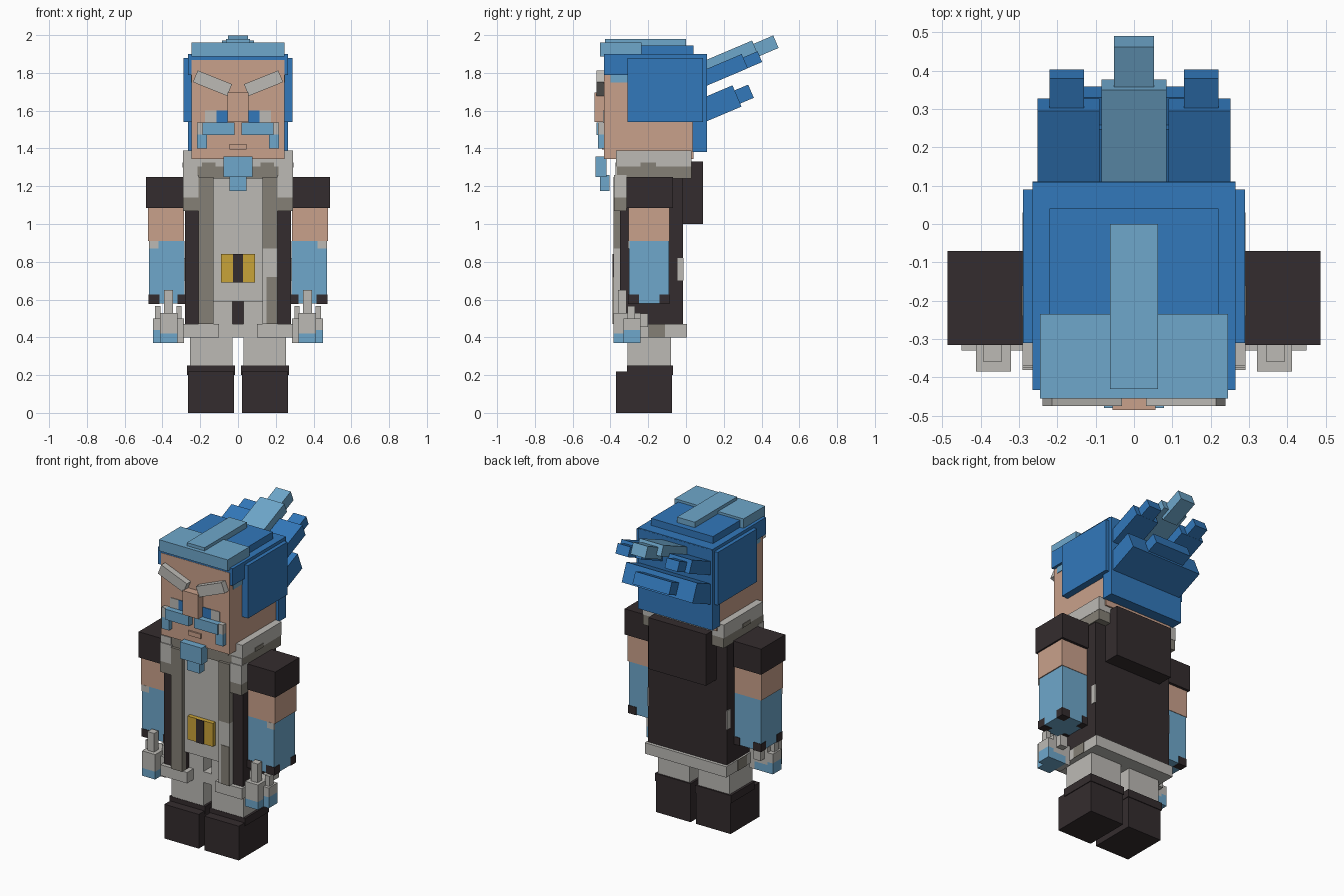
import bpy, math
from mathutils import Vector

# ---------- materials ----------
def lin(c):
    c /= 255
    return c / 12.92 if c < 0.04045 else ((c + 0.055) / 1.055) ** 2.4

def mat(name, r, g, b):
    m = bpy.data.materials.new(name)
    m.diffuse_color = (lin(r), lin(g), lin(b), 1)
    return m

LIGHT = mat("light_grey", 188, 186, 181)
GREY = mat("dark_grey", 133, 128, 118)
DARK = mat("dark_brown", 52, 44, 46)
SKIN = mat("skin", 201, 161, 139)
SKY = mat("light_blue", 110, 167, 203)
BLUE = mat("blue", 50, 120, 187)
GOLD = mat("gold", 201, 163, 56)

# ---------- helpers ----------
def box(name, x, y, z, m, rot=(0, 0, 0)):
    """Box from (min, max) ranges, optionally turned about its centre."""
    lo, hi = Vector((x[0], y[0], z[0])), Vector((x[1], y[1], z[1]))
    bpy.ops.mesh.primitive_cube_add(size=1, location=(lo + hi) / 2, rotation=rot)
    o = bpy.context.object
    o.name = name
    o.scale = hi - lo
    o.data.materials.append(m)
    return o

def pair(name, x, y, z, m, rot=(0, 0, 0)):
    """Box on the +x side and its mirror on the -x side."""
    box(name + "_right", x, y, z, m, rot)
    box(name + "_left", (-x[1], -x[0]), y, z, m, (rot[0], -rot[1], -rot[2]))

TILT = math.radians(23)

def spike(name, x, end, length, thick, m):
    """Upward tilted hair block whose far end is centred at end=(y, z)."""
    cy = end[0] - math.cos(TILT) * length / 2
    cz = end[1] - math.sin(TILT) * length / 2
    box(name, x, (cy - length / 2, cy + length / 2),
        (cz - thick / 2, cz + thick / 2), m, (TILT, 0, 0))

# ---------- boots and legs ----------
pair("boot", (0.02, 0.265), (-0.37, -0.075), (0, 0.22), DARK)
pair("boot_cuff", (0.016, 0.27), (-0.312, -0.07), (0.2, 0.25), DARK)
pair("leg", (0.03, 0.255), (-0.31, -0.08), (0.24, 0.6), LIGHT)

# ---------- torso, skirt and hem ----------
box("body", (-0.28, 0.28), (-0.35, -0.015), (0.59, 1.25), DARK)
box("skirt_back", (-0.28, 0.28), (-0.078, -0.015), (0.46, 0.6), DARK)
pair("skirt_side", (0.258, 0.28), (-0.35, -0.015), (0.46, 0.6), DARK)
pair("skirt_front", (0.13, 0.28), (-0.35, -0.312), (0.46, 0.6), DARK)
box("hem", (-0.29, 0.29), (-0.31, 0.005), (0.4, 0.47), LIGHT)
pair("hem_front", (0.1, 0.29), (-0.375, -0.305), (0.4, 0.47), LIGHT)
pair("hem_patch", (0.288, 0.293), (-0.2, -0.11), (0.4, 0.47), GREY)
pair("side_patch", (0.278, 0.284), (-0.045, -0.0145), (0.7, 0.82), LIGHT)
box("tunic", (-0.135, 0.135), (-0.358, -0.33), (0.59, 1.26), LIGHT)

# lapels and shoulder flaps
pair("lapel", (0.13, 0.208), (-0.385, -0.345), (0.87, 1.25), GREY)
box("lapel_lower_left", (-0.208, -0.13), (-0.385, -0.345), (0.47, 0.87), GREY)
box("lapel_lower_right", (0.13, 0.208), (-0.385, -0.345), (0.47, 0.87), LIGHT)
box("lapel_patch_right", (0.15, 0.209), (-0.388, -0.38), (0.47, 0.72), GREY)
pair("shoulder_flap", (0.208, 0.29), (-0.38, -0.315), (1.14, 1.26), LIGHT)
pair("shoulder_flap_edge", (0.208, 0.29), (-0.38, -0.315), (1.07, 1.14), GREY)

# collar in two tones, with a stepped border
box("collar_top", (-0.29, 0.29), (-0.37, 0.03), (1.305, 1.39), LIGHT)
box("collar_bottom", (-0.288, 0.288), (-0.368, 0.028), (1.24, 1.305), GREY)
pair("collar_step", (0.12, 0.19), (-0.374, -0.366), (1.3, 1.325), GREY)
pair("collar_edge", (0.215, 0.29), (-0.374, -0.366), (1.24, 1.305), LIGHT)
pair("collar_side_step", (0.287, 0.293), (-0.24, -0.16), (1.3, 1.325), GREY)

# belt buckle and back pack
box("buckle", (-0.09, 0.09), (-0.385, -0.35), (0.69, 0.84), GOLD)
box("buckle_centre", (-0.026, 0.026), (-0.39, -0.38), (0.69, 0.84), DARK)
box("back_pack", (-0.205, 0.205), (-0.02, 0.09), (1.0, 1.33), DARK)

# ---------- arms ----------
pair("shoulder", (0.288, 0.486), (-0.316, -0.07), (1.085, 1.25), DARK)
pair("upper_arm", (0.285, 0.476), (-0.305, -0.087), (0.91, 1.09), SKIN)
pair("forearm", (0.282, 0.47), (-0.303, -0.09), (0.58, 0.91), SKY)
pair("arm_patch", (0.42, 0.472), (-0.306, -0.298), (0.87, 0.91), LIGHT)
for i, (x, y) in enumerate([((0.28, 0.32), (-0.306, -0.25)), ((0.415, 0.473), (-0.306, -0.25)),
                            ((0.28, 0.32), (-0.14, -0.087)), ((0.415, 0.473), (-0.14, -0.087))]):
    pair(f"sleeve_corner_{i}", x, y, (0.577, 0.628), DARK)

# ---------- hands ----------
pair("palm", (0.32, 0.412), (-0.385, -0.24), (0.42, 0.53), LIGHT)
pair("palm_base", (0.32, 0.412), (-0.385, -0.24), (0.37, 0.42), SKY)
pair("finger_up", (0.345, 0.392), (-0.36, -0.315), (0.5, 0.65), LIGHT)
pair("hand_outer", (0.412, 0.45), (-0.33, -0.24), (0.44, 0.5), LIGHT)
pair("hand_outer_base", (0.412, 0.45), (-0.33, -0.24), (0.37, 0.44), SKY)
pair("hand_inner", (0.285, 0.32), (-0.33, -0.24), (0.37, 0.5), LIGHT)
for n, x in (("inner", (0.3, 0.325)), ("outer", (0.41, 0.44))):
    pair(f"finger_{n}", x, (-0.31, -0.27), (0.48, 0.565), LIGHT)
pair("thumb", (0.34, 0.39), (-0.245, -0.2), (0.455, 0.525), LIGHT)

# ---------- head and face ----------
box("head", (-0.245, 0.245), (-0.435, 0.04), (1.343, 1.868), SKIN)
box("nose", (-0.056, 0.056), (-0.485, -0.43), (1.54, 1.695), SKIN)
box("mouth", (-0.045, 0.045), (-0.445, -0.43), (1.395, 1.424), SKIN)
pair("eyebrow", (0.037, 0.233), (-0.475, -0.43), (1.712, 1.779), LIGHT,
     (0, -math.radians(22), 0))
pair("eye_iris", (0.056, 0.115), (-0.439, -0.431), (1.53, 1.6), BLUE)
pair("eye_white", (0.115, 0.175), (-0.439, -0.431), (1.53, 1.6), LIGHT)
pair("moustache", (0.018, 0.188), (-0.475, -0.43), (1.47, 1.537), SKY)
pair("moustache_end", (0.165, 0.218), (-0.465, -0.43), (1.4, 1.475), SKY)
pair("moustache_tip", (0.186, 0.218), (-0.465, -0.43), (1.475, 1.537), LIGHT)
box("beard", (-0.078, 0.078), (-0.48, -0.42), (1.25, 1.357), SKY)
box("beard_tip", (-0.045, 0.045), (-0.455, -0.405), (1.175, 1.26), SKY)

# ---------- hair ----------
box("hair_sides", (-0.289, 0.289), (-0.31, 0.09), (1.54, 1.88), BLUE)
box("hair_cap", (-0.265, 0.265), (-0.433, 0.11), (1.79, 1.9), BLUE)
box("hair_back", (-0.265, 0.265), (0.035, 0.111), (1.38, 1.895), BLUE)
pair("sideburn", (0.24, 0.249), (-0.4, -0.31), (1.75, 1.79), SKY)
box("hair_crown", (-0.22, 0.22), (-0.31, 0.04), (1.89, 1.945), BLUE)
box("fringe", (-0.245, 0.245), (-0.455, -0.235), (1.888, 1.96), SKY)
box("hair_stripe", (-0.063, 0.063), (-0.43, 0.0), (1.92, 1.98), SKY)

# tilted ponytail blocks with narrower tips
spike("tail_centre", (-0.085, 0.085), (0.363, 1.94), 0.33, 0.068, SKY)
spike("tail_centre_tip", (-0.052, 0.052), (0.476, 1.965), 0.18, 0.072, SKY)
for s, n in ((1, "right"), (-1, "left")):
    spike(f"tail_upper_{n}", sorted((s * 0.09, s * 0.252)), (0.311, 1.862), 0.27, 0.082, BLUE)
    spike(f"tail_upper_tip_{n}", sorted((s * 0.13, s * 0.22)), (0.391, 1.886), 0.14, 0.062, BLUE)
spike("tail_lower", (-0.252, 0.252), (0.27, 1.678), 0.23, 0.122, BLUE)
spike("tail_lower_tip", (-0.13, 0.13), (0.344, 1.703), 0.14, 0.076, BLUE)
